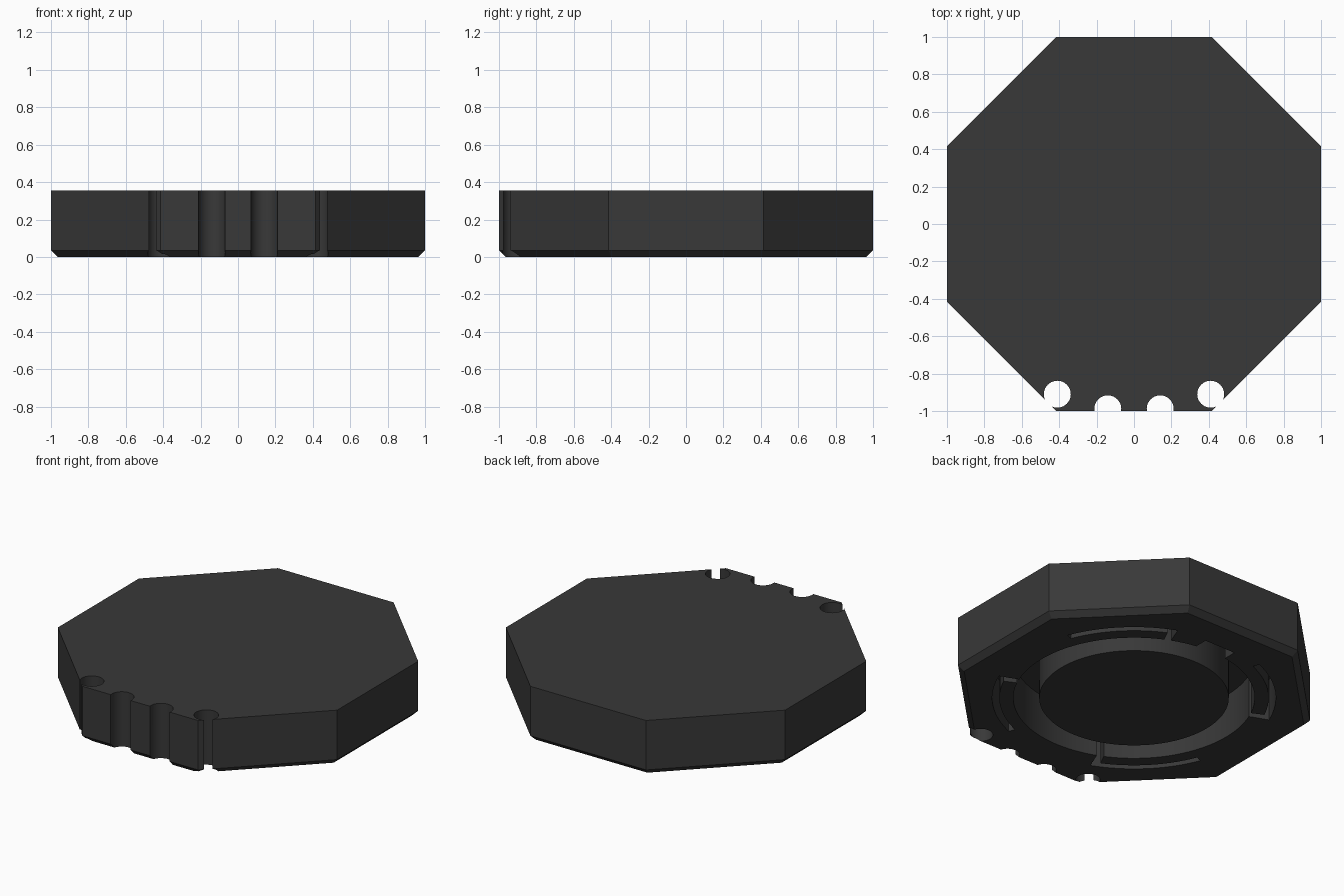
import bpy, bmesh, math
from math import radians, cos, sin, pi

if "Cube" in bpy.data.objects:
    bpy.data.objects.remove(bpy.data.objects["Cube"])

HEIGHT, CHAMFER = 0.355, 0.035
DEPTH = 0.28          # ceiling height of the underside cuts

charcoal = bpy.data.materials.new("charcoal")
charcoal.diffuse_color = (0.04, 0.04, 0.04, 1)
charcoal.use_nodes = True
charcoal.node_tree.nodes["Principled BSDF"].inputs["Base Color"].default_value = charcoal.diffuse_color


def make_object(name, bm):
    bmesh.ops.recalc_face_normals(bm, faces=bm.faces)
    mesh = bpy.data.meshes.new(name)
    bm.to_mesh(mesh)
    bm.free()
    mesh.materials.append(charcoal)
    ob = bpy.data.objects.new(name, mesh)
    bpy.context.collection.objects.link(ob)
    return ob


def loft(name, loops):
    """Closed solid through stacked loops of equal length."""
    bm = bmesh.new()
    rings = [[bm.verts.new(p) for p in loop] for loop in loops]
    n = len(rings[0])
    for low, high in zip(rings, rings[1:]):
        for i in range(n):
            j = (i + 1) % n
            bm.faces.new((low[i], low[j], high[j], high[i]))
    bm.faces.new(rings[0][::-1])
    bm.faces.new(rings[-1])
    return make_object(name, bm)


def circle(r, z, n=64, x=0, y=0, turn=0.0):
    return [(x + r * cos(2 * pi * i / n + turn), y + r * sin(2 * pi * i / n + turn), z)
            for i in range(n)]


def annulus(name, r0, r1, z0, z1, n=96):
    """Full ring with a square cross-section."""
    bm = bmesh.new()
    loops = [[bm.verts.new(p) for p in circle(r, z, n)]
             for r, z in ((r0, z0), (r1, z0), (r1, z1), (r0, z1))]
    for k in range(4):
        a, b = loops[k], loops[(k + 1) % 4]
        for i in range(n):
            j = (i + 1) % n
            bm.faces.new((a[i], a[j], b[j], b[i]))
    return make_object(name, bm)


def sector(name, r0, r1, a0, a1, z0, z1, n=16):
    """Arc-shaped block between two angles in degrees."""
    angles = [radians(a0 + (a1 - a0) * i / n) for i in range(n + 1)]
    outline = [(r1 * cos(a), r1 * sin(a)) for a in angles]
    outline += [(r0 * cos(a), r0 * sin(a)) for a in reversed(angles)]
    return loft(name, [[(x, y, z) for x, y in outline] for z in (z0, z1)])


# Octagonal block with a chamfered lower edge
corner = 1 / cos(pi / 8)
body = loft("octagon_base", [
    circle(corner * (1 - CHAMFER), 0, 8, turn=pi / 8),
    circle(corner, CHAMFER, 8, turn=pi / 8),
    circle(corner, HEIGHT, 8, turn=pi / 8)])

cutters = []

# Four round channels along the front edge
for side in (-1, 1):
    for x, y in ((0.41, -0.91), (0.14, -0.988)):
        cutters.append(loft("channel_cutter",
                            [circle(0.072, z, 40, side * x, y) for z in (-0.1, 0.5)]))

# Ring groove around the central plug
cutters.append(annulus("groove_cutter", 0.556, 0.708, -0.1, DEPTH))

# Four spring slots, each open to the groove at one end
for k in range(4):
    a = 90 * k
    cutters.append(sector("slot_cutter", 0.79, 0.832, a + 22, a + 68, -0.11, DEPTH - 0.01))
    cutters.append(sector("slit_cutter", 0.66, 0.815, a + 64.5, a + 67.9, -0.12, DEPTH - 0.02, 3))

# Key notch at the back of the groove
cutters.append(loft("key_cutter", [[(0.11, 0.66, z), (0.11, 0.785, z),
                                    (-0.11, 0.785, z), (-0.11, 0.66, z)]
                                   for z in (-0.13, DEPTH - 0.03)]))

bpy.context.view_layer.objects.active = body
body.select_set(True)
for cutter in cutters:
    mod = body.modifiers.new("cut", 'BOOLEAN')
    mod.operation, mod.solver, mod.object = 'DIFFERENCE', 'EXACT', cutter
    bpy.ops.object.modifier_apply(modifier=mod.name)
    bpy.data.objects.remove(cutter, do_unlink=True)

bpy.ops.object.shade_smooth_by_angle(angle=radians(25))
